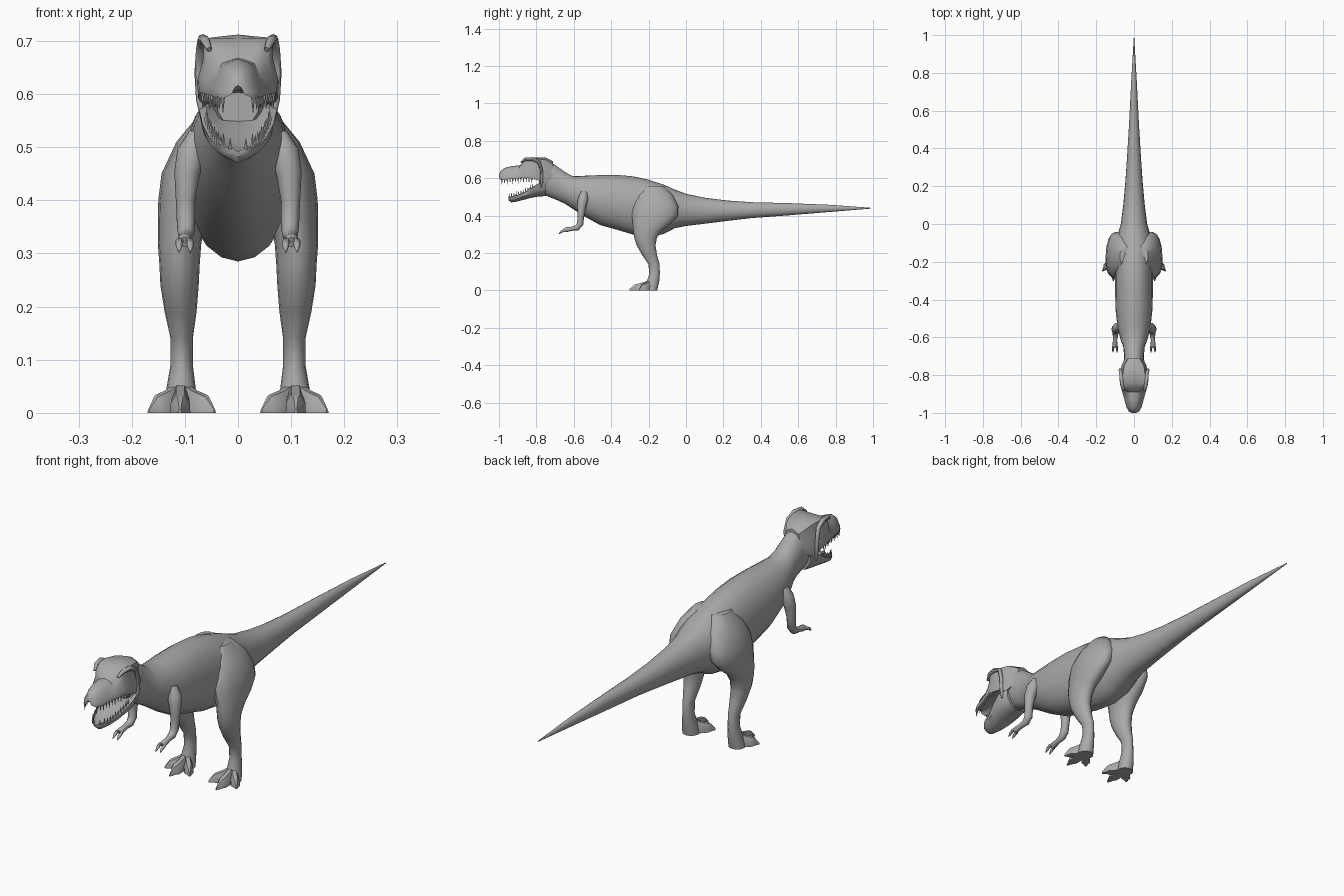
import bpy, bmesh, math
from mathutils import Vector, Matrix

if "Cube" in bpy.data.objects:
    bpy.data.objects.remove(bpy.data.objects["Cube"])

grey = bpy.data.materials.new("grey skin")
grey.diffuse_color = (0.4, 0.4, 0.4, 1)
grey.use_nodes = True
grey.node_tree.nodes["Principled BSDF"].inputs["Base Color"].default_value = grey.diffuse_color


def finish(name, bm, mirror=False):
    bmesh.ops.recalc_face_normals(bm, faces=bm.faces)
    me = bpy.data.meshes.new(name)
    bm.to_mesh(me)
    bm.free()
    me.materials.append(grey)
    ob = bpy.data.objects.new(name, me)
    bpy.context.collection.objects.link(ob)
    if mirror:
        m = ob.modifiers.new("Mirror", 'MIRROR')
        m.use_mirror_merge = False
    return ob


def loft(name, rings, mirror=False):
    """Skin a list of equal-length closed rings and cap both ends."""
    bm = bmesh.new()
    vs = [[bm.verts.new(p) for p in r] for r in rings]
    n = len(rings[0])
    for a, b in zip(vs, vs[1:]):
        for i in range(n):
            j = (i + 1) % n
            bm.faces.new((a[i], a[j], b[j], b[i]))
    bm.faces.new(vs[0])
    bm.faces.new(vs[-1][::-1])
    return finish(name, bm, mirror)


def circle(n):
    return [(math.sin(2 * math.pi * i / n), math.cos(2 * math.pi * i / n)) for i in range(n)]


def tube(name, path, n=10, flat=1.0, mirror=True):
    """Round tube through (x, y, z, radius) points."""
    pts = [Vector(p[:3]) for p in path]
    rings = []
    for i, p in enumerate(pts):
        d = pts[min(i + 1, len(pts) - 1)] - pts[max(i - 1, 0)]
        side = d.cross(Vector((1, 0, 0))).normalized()
        wide = side.cross(d).normalized()
        r = path[i][3]
        rings.append([p + wide * (s * r) + side * (c * r * flat) for s, c in circle(n)])
    return loft(name, rings, mirror)


def symmetric(y, half):
    """Closed ring in an XZ plane from a half outline running from x=0 to x=0."""
    return [(x, y, z) for x, z in half] + [(-x, y, z) for x, z in half[-2:0:-1]]


# Neck, torso and tail: y, top, bottom, half width
body = [(-0.785, .68, .535, .045), (-0.75, .70, .507, .054), (-0.70, .672, .488, .052),
        (-0.65, .635, .465, .057), (-0.61, .613, .44, .072), (-0.55, .613, .40, .087),
        (-0.46, .617, .35, .097), (-0.37, .618, .325, .1), (-0.28, .61, .298, .1),
        (-0.20, .592, .285, .1), (-0.12, .566, .302, .102), (-0.06, .54, .333, .088),
        (0, .517, .345, .07), (0.1, .496, .357, .057), (0.22, .481, .372, .046),
        (0.35, .472, .387, .037), (0.55, .467, .402, .025), (0.77, .458, .42, .014),
        (0.99, .442, .438, .001)]
loft("body_and_tail", [[(s * w, y, (t + b) / 2 + c * (t - b) / 2) for s, c in circle(20)]
                       for y, t, b, w in body])

# Skull and upper jaw: y, ridge top, brow edge, lip, top half width, lip half width
skull = [(-0.71, .69, .675, .60, .03, .048), (-0.75, .71, .698, .575, .052, .066),
         (-0.80, .712, .705, .592, .06, .077), (-0.845, .705, .706, .602, .064, .075),
         (-0.87, .685, .69, .602, .056, .068), (-0.89, .668, .658, .6, .03, .062),
         (-0.93, .666, .655, .597, .027, .051), (-0.97, .655, .645, .592, .022, .04),
         (-0.992, .638, .63, .592, .014, .028), (-1.0, .62, .617, .6, .006, .012)]
rings = []
for y, tc, te, b, tw, hw in skull:
    h = te - b
    rings.append(symmetric(y, [(0, tc), (tw * .55, (tc + te) / 2), (tw, te),
                               (tw * .5 + hw * .45, b + h * .62), (hw, b + h * .28), (hw * .97, b),
                               (hw * .8, b + .004), (hw * .45, b + .013), (0, b + .016)]))
loft("skull", rings)

# Lower jaw with hollow floor: y, rim, bottom, half width
jaw = [(-0.75, .585, .505, .06), (-0.79, .572, .502, .073), (-0.83, .546, .495, .067),
       (-0.87, .522, .484, .055), (-0.91, .508, .474, .042), (-0.935, .503, .471, .03),
       (-0.948, .499, .482, .013)]
rings = []
for y, r, b, w in jaw:
    d = (r - b) * .35
    rings.append(symmetric(y, [(0, r - d), (w * .5, r - d * .9), (w * .82, r), (w, r - .002),
                               (w * .93, (r + b) / 2), (w * .55, b + .006), (0, b)]))
loft("lower_jaw", rings)

# Brow ridge running back and down to the cheek
tube("brow_ridge", [(.054, -.882, .684, .005), (.062, -.86, .701, .009), (.066, -.82, .703, .01),
                    (.07, -.785, .685, .009), (.074, -.772, .64, .008), (.071, -.772, .59, .008),
                    (.066, -.775, .55, .004)], 8)


# Teeth: small cones spread along both lips
def teeth(name, sections, ys, length, inset):
    bm = bmesh.new()
    for k, y in enumerate(ys):
        for a, b in zip(sections, sections[1:]):
            if b[0] <= y <= a[0]:
                f = (y - a[0]) / (b[0] - a[0])
                x = (a[2] + (b[2] - a[2]) * f) * inset
                z = a[1] + (b[1] - a[1]) * f
                ln = length * (1 if k % 2 else .75)
                rot = Matrix.Rotation(math.pi if ln < 0 else 0, 4, 'X')
                bmesh.ops.create_cone(bm, cap_ends=True, segments=6, radius1=.0045, radius2=.0004,
                                      depth=abs(ln) + .008,
                                      matrix=Matrix.Translation((x, y, z + ln / 2)) @ rot)
                break
    finish(name, bm, True)


teeth("upper_teeth", [(s[0], s[3], s[5]) for s in skull], [-.825 - .0145 * i for i in range(12)], -.024, .88)
teeth("lower_teeth", [(s[0], s[1], s[3]) for s in jaw], [-.82 - .0125 * i for i in range(11)], .018, .87)

# Hind leg: z, centre x, centre y, radius x, radius y
leg = [(.56, .045, -.17, .03, .05), (.51, .068, -.165, .048, .095), (.45, .088, -.163, .056, .122),
       (.40, .1, -.166, .05, .123), (.36, .106, -.182, .045, .104), (.32, .11, -.206, .041, .076),
       (.28, .11, -.216, .038, .06), (.24, .11, -.213, .036, .05), (.19, .108, -.195, .03, .04),
       (.14, .106, -.171, .021, .03), (.09, .106, -.168, .021, .028), (.05, .107, -.176, .027, .033),
       (0, .108, -.188, .034, .034)]
loft("hind_leg", [[(x + s * rx, y + c * ry, z) for s, c in circle(16)] for z, x, y, rx, ry in leg], True)


# Toes with flat soles, ending in a claw
def toe(name, tip, spread):
    start, end = Vector((.108, -.185, 0)), Vector((*tip, 0))
    d = end - start
    side = Vector((d.y, -d.x, 0)).normalized()
    rings = []
    for f, w, h in ((0, .016, .06), (.4, .018, .042), (.68, .019, .034), (.78, .011, .03), (1, .003, .006)):
        w *= spread
        rings.append([start + d * f + side * (u * w) + Vector((0, 0, v * h))
                      for u, v in ((-1, 0), (-.95, .55), (-.45, 1), (.45, 1), (.95, .55), (1, 0))])
    loft(name, rings, True)


toe("middle_toe", (.109, -.302), 1)
toe("outer_toe", (.168, -.25), .95)
toe("inner_toe", (.044, -.26), .95)

# Arm, and two clawed fingers
tube("arm", [(.075, -.545, .525, .018), (.087, -.55, .49, .028), (.096, -.558, .45, .024),
             (.099, -.562, .40, .018), (.098, -.566, .355, .017), (.098, -.583, .335, .015),
             (.1, -.612, .33, .011), (.101, -.64, .325, .013), (.101, -.65, .321, .01)], 12)
for name, x in (("inner_finger", .09), ("outer_finger", .111)):
    tube(name, [(.101, -.632, .327, .007), (x, -.652, .322, .007),
                (x, -.668, .313, .006), (x, -.68, .302, .001)], 8)

# Smooth shading with crisp edges kept
for ob in bpy.context.collection.objects:
    ob.select_set(True)
    bpy.context.view_layer.objects.active = ob
bpy.ops.object.shade_smooth_by_angle(angle=math.radians(45))
